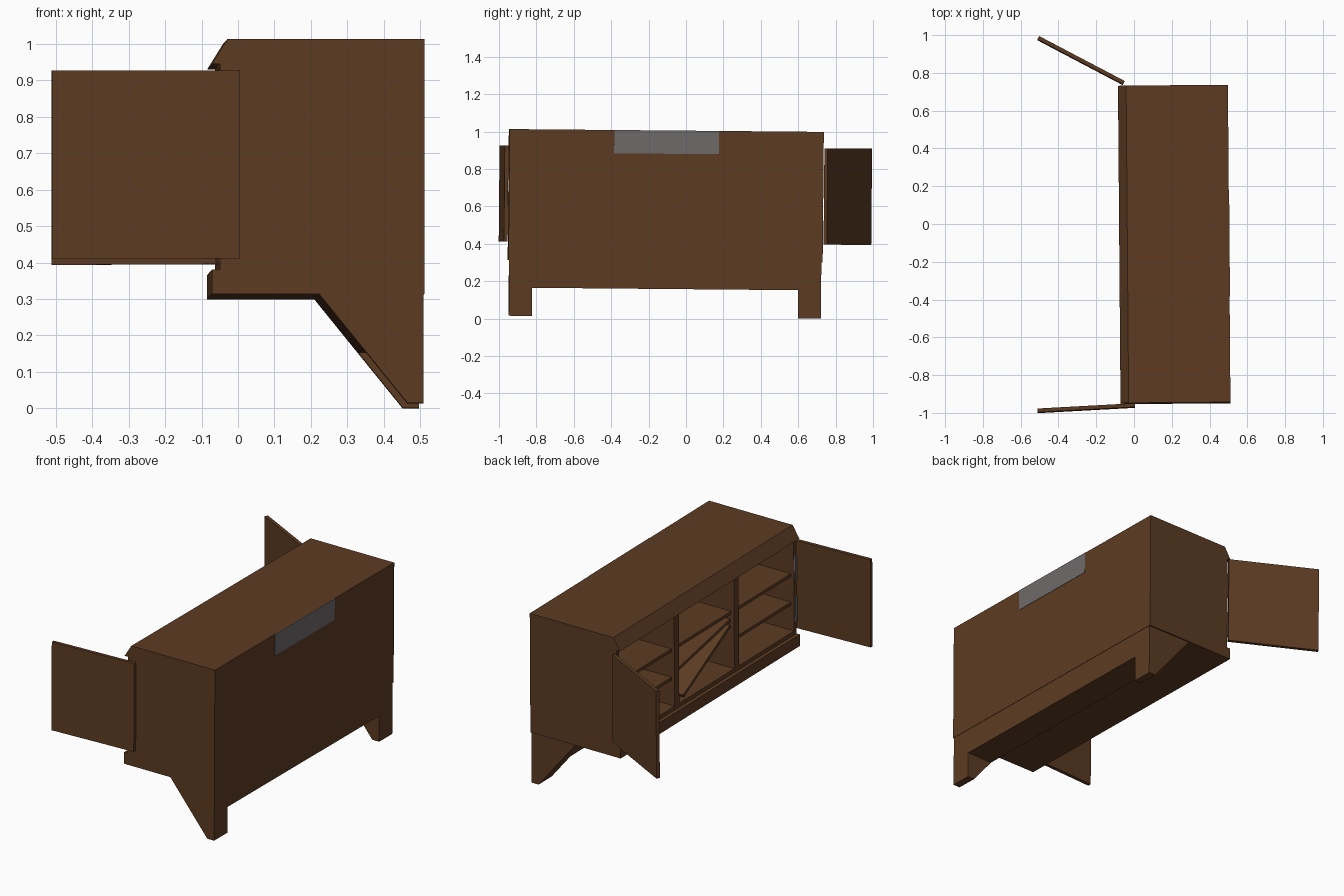
import bpy, bmesh, math
from mathutils import Matrix, Vector

if "Cube" in bpy.data.objects:
    bpy.data.objects.remove(bpy.data.objects["Cube"])

# Whole cabinet leans very slightly
TILT = Matrix.Rotation(-0.009, 4, 'X') @ Matrix.Rotation(0.008, 4, 'Z')


def material(name, col):
    m = bpy.data.materials.new(name)
    m.diffuse_color = (*col, 1)
    m.use_nodes = True
    m.node_tree.nodes["Principled BSDF"].inputs["Base Color"].default_value = m.diffuse_color
    return m


WOOD = material("dark_wood", (0.108, 0.044, 0.0165))
GREY = material("grey_metal", (0.155, 0.145, 0.140))


def prism(name, profile, y0, y1, mat=WOOD):
    """Extrude an x,z profile along y."""
    bm = bmesh.new()
    f = bm.faces.new([bm.verts.new((x, y0, z)) for x, z in profile])
    r = bmesh.ops.extrude_face_region(bm, geom=[f])
    vs = [v for v in r["geom"] if isinstance(v, bmesh.types.BMVert)]
    bmesh.ops.translate(bm, verts=vs, vec=(0, y1 - y0, 0))
    bmesh.ops.recalc_face_normals(bm, faces=bm.faces)
    bm.transform(TILT)
    me = bpy.data.meshes.new(name)
    bm.to_mesh(me)
    bm.free()
    me.materials.append(mat)
    ob = bpy.data.objects.new(name, me)
    bpy.context.collection.objects.link(ob)
    return ob


def box(name, x0, x1, y0, y1, z0, z1, mat=WOOD):
    return prism(name, [(x0, z0), (x1, z0), (x1, z1), (x0, z1)], y0, y1, mat)


def slab(name, a, b, thick, axis, lo, hi):
    """Plate along the segment a-b, spanning lo..hi on the given axis."""
    a, b = Vector(a), Vector(b)
    d = (b - a).normalized()
    up = Vector((0, 0, 1)) if axis == 'Z' else Vector((1, 0, 0))
    n = d.cross(up) * thick / 2
    bm = bmesh.new()
    vs = [bm.verts.new(p + n * s + up * lo) for p, s in ((a, 1), (b, 1), (b, -1), (a, -1))]
    f = bm.faces.new(vs)
    r = bmesh.ops.extrude_face_region(bm, geom=[f])
    bmesh.ops.translate(bm, verts=[v for v in r["geom"] if isinstance(v, bmesh.types.BMVert)],
                        vec=up * (hi - lo))
    bmesh.ops.recalc_face_normals(bm, faces=bm.faces)
    bm.transform(TILT)
    me = bpy.data.meshes.new(name)
    bm.to_mesh(me)
    bm.free()
    me.materials.append(WOOD)
    ob = bpy.data.objects.new(name, me)
    bpy.context.collection.objects.link(ob)
    return ob


XB, ZB, ZT = 0.503, 0.305, 1.0045      # back plane, bottom, top
XL, XR, XC = -0.079, -0.057, -0.036    # lip, recessed front, chamfer top
ZF, ZC = 0.395, 0.925                  # compartment floor and ceiling
W, Y0, T = 0.56, -0.956, 0.022

side = [(XL, ZB), (XB, ZB), (XB, ZT), (XC, ZT), (XL, 0.935), (XR, 0.935), (XR, 0.372), (XL, 0.372)]
top = [(XR, ZC), (XB, ZC), (XB, ZT), (XC, ZT), (XL, 0.935), (XR, 0.935)]
base = [(XL, ZB), (XB, ZB), (XB, ZF), (XR, ZF), (XR, 0.372), (XL, 0.372)]

# Three cabinet modules
for i, part in enumerate(("near", "middle", "far")):
    a, b = Y0 + i * W, Y0 + (i + 1) * W
    prism(part + "_side_a", side, a, a + T)
    prism(part + "_side_b", side, b - T, b)
    prism(part + "_top", top, a + T, b - T)
    prism(part + "_base", base, a + T, b - T)
    box(part + "_back", XB - 0.02, XB, a + T, b - T, ZF, ZC)
    # Level shelves
    for k, z in enumerate((0.727, 0.56)):
        if part != "middle" or k == 0:
            box(f"{part}_shelf_{k}", -0.038, XB - 0.02, a + T, b - T, z - 0.018, z)

# Fallen shelves in the middle module
slab("tilted_shelf", (0, -0.366, 0.677), (0, 0.136, 0.578), 0.018, 'X', -0.038, XB - 0.02)
slab("fallen_shelf", (0, -0.366, 0.643), (0, 0.075, 0.405), 0.018, 'X', -0.038, XB - 0.02)

# Grey plate on the back of the middle module
box("back_plate", XB - 0.002, XB + 0.002, Y0 + W, Y0 + 2 * W, 0.88, ZT, GREY)

# Open doors with their hinges
slab("near_door", (-0.003, -0.967, 0), (-0.518, -0.991, 0), 0.02, 'Z', 0.402, 0.917)
slab("far_door", (-0.049, 0.741, 0), (-0.499, 0.982, 0), 0.02, 'Z', 0.402, 0.917)
for name, y in (("near_hinge", Y0 + 0.01), ("far_hinge", Y0 + 3 * W - 0.006)):
    for k, z in enumerate((0.445, 0.69)):
        box(f"{name}_{k}", XR - 0.008, XR, y - 0.008, y + 0.008, z, z + 0.15, GREY)

# Sloped legs and the beam joining them
slope = lambda z: 0.215 + (ZB - z) * 0.81
for name, a, b in (("near_leg", -0.952, -0.828), ("far_leg", 0.594, 0.717)):
    prism(name, [(slope(ZB), ZB), (slope(0.0065), 0.0065), (XB - 0.002, 0.0065), (XB - 0.002, ZB)], a, b)
prism("leg_beam", [(slope(ZB), ZB), (slope(0.157), 0.157), (XB - 0.002, 0.157), (XB - 0.002, ZB)], -0.828, 0.594)
